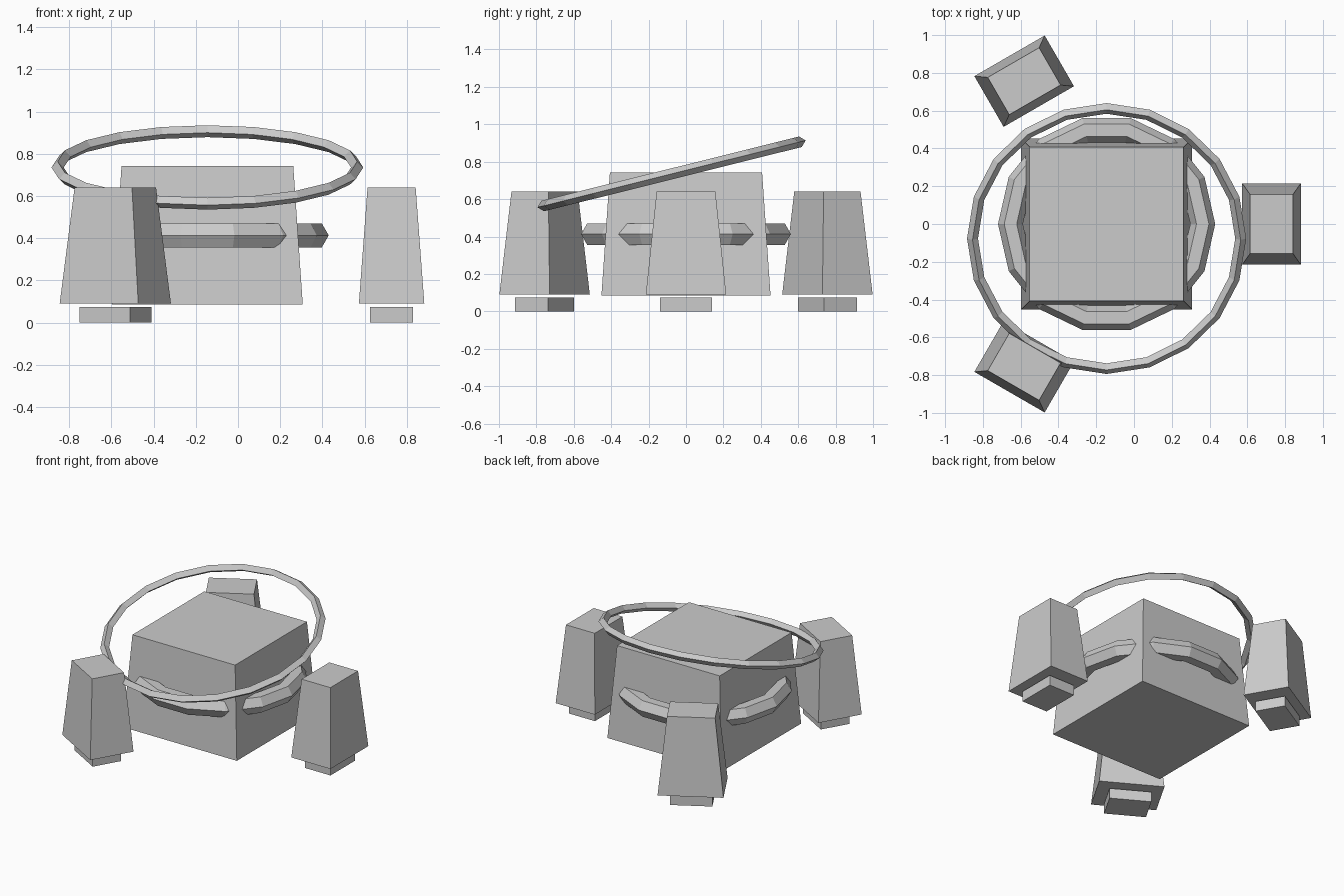
import bpy, math
from mathutils import Matrix

if "Cube" in bpy.data.objects:
    bpy.data.objects.remove(bpy.data.objects["Cube"])

grey = bpy.data.materials.new("plain_grey")
grey.diffuse_color = (0.6, 0.6, 0.6, 1)
grey.use_nodes = True
grey.node_tree.nodes["Principled BSDF"].inputs["Base Color"].default_value = grey.diffuse_color
HUB_X = -0.145  # shared axis of the body, rings and pillars


def tapered_box(name, bottom, top, z0, z1, place):
    """Box with half sizes (x, y) at the bottom and top."""
    verts = [(sx * h[0], sy * h[1], z)
             for h, z in ((bottom, z0), (top, z1))
             for sx, sy in ((-1, -1), (1, -1), (1, 1), (-1, 1))]
    faces = [(3, 2, 1, 0), (4, 5, 6, 7)]
    faces += [(i, (i + 1) % 4, (i + 1) % 4 + 4, i + 4) for i in range(4)]
    mesh = bpy.data.meshes.new(name)
    mesh.from_pydata(verts, [], faces)
    mesh.materials.append(grey)
    ob = bpy.data.objects.new(name, mesh)
    ob.matrix_world = place
    bpy.context.collection.objects.link(ob)


def ring(name, major, minor, segments, sides, loc, tilt=0.0):
    bpy.ops.mesh.primitive_torus_add(
        major_radius=major, minor_radius=minor, major_segments=segments,
        minor_segments=sides, location=loc, rotation=(tilt, 0, 0))
    ob = bpy.context.object
    ob.name = name
    ob.data.materials.clear()
    ob.data.materials.append(grey)
    ob.data.polygons.foreach_set("use_smooth", [False] * len(ob.data.polygons))


# Central body
hub = Matrix.Translation((HUB_X, 0, 0))
tapered_box("body", (0.452, 0.452), (0.407, 0.407), 0.085, 0.742, hub)

# Three pillars with feet around the body
for i in range(3):
    place = hub @ Matrix.Rotation(math.radians(120 * i), 4, 'Z') @ Matrix.Translation((0.873, 0, 0))
    tapered_box(f"pillar_{i}", (0.155, 0.215), (0.114, 0.157), 0.09, 0.64, place)
    tapered_box(f"foot_{i}", (0.102, 0.138), (0.102, 0.138), 0.0, 0.073, place)

# Belt ring sunk into the body, and the tilted halo ring above
ring("belt_ring", 0.509, 0.066, 14, 6, (HUB_X, 0, 0.413))
ring("halo_ring", 0.71, 0.029, 20, 4, (HUB_X, -0.077, 0.735), math.radians(14))
